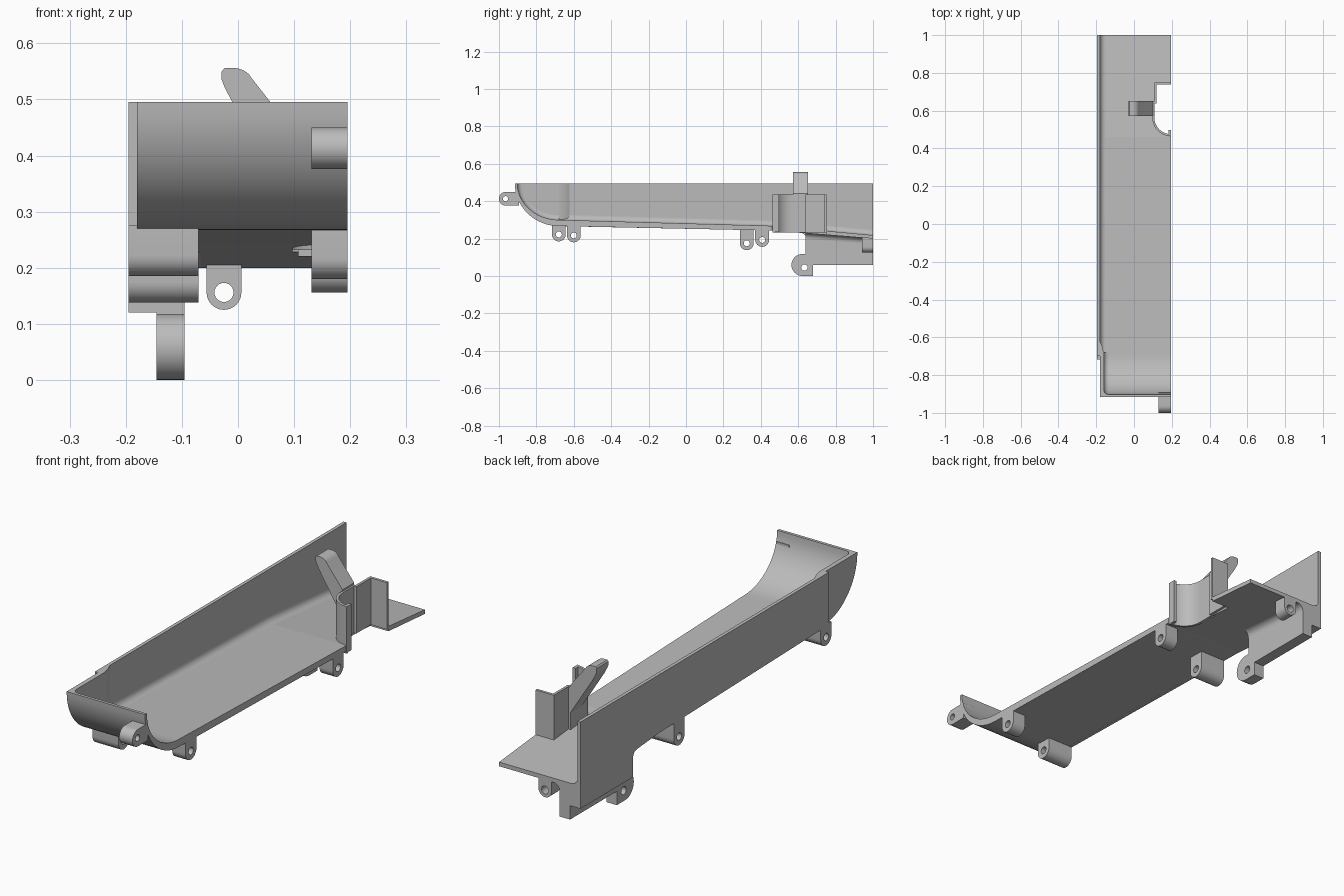
import bpy, bmesh, math
from mathutils import Vector

if "Cube" in bpy.data.objects:
    bpy.data.objects.remove(bpy.data.objects["Cube"])

grey = bpy.data.materials.new("grey plastic")
grey.diffuse_color = (0.5, 0.5, 0.5, 1)
grey.use_nodes = True
grey.node_tree.nodes["Principled BSDF"].inputs["Base Color"].default_value = grey.diffuse_color


def finish(name, bm):
    bmesh.ops.remove_doubles(bm, verts=bm.verts, dist=1e-5)
    bmesh.ops.recalc_face_normals(bm, faces=bm.faces)
    me = bpy.data.meshes.new(name)
    bm.to_mesh(me)
    bm.free()
    me.materials.append(grey)
    ob = bpy.data.objects.new(name, me)
    bpy.context.collection.objects.link(ob)
    bpy.context.view_layer.objects.active = ob
    ob.select_set(True)
    bpy.ops.object.shade_smooth_by_angle(angle=math.radians(30))
    ob.select_set(False)
    return ob


def prism(name, axis, a, b, outline, hole=None, move=None):
    """Extrude a 2D outline (with optional hole) along an axis from a to b."""
    put = {"x": lambda p, t: (t, p[0], p[1]),
           "y": lambda p, t: (p[0], t, p[1]),
           "z": lambda p, t: (p[0], p[1], t)}[axis]
    bm = bmesh.new()
    edges = []
    for loop in [outline] + ([hole] if hole else []):
        vs = [bm.verts.new(put(p, a)) for p in loop]
        edges += [bm.edges.new((vs[i - 1], vs[i])) for i in range(len(vs))]
    bmesh.ops.triangle_fill(bm, use_beauty=True, edges=edges)
    ext = bmesh.ops.extrude_face_region(bm, geom=bm.faces[:], use_keep_orig=True)
    top = [v for v in ext["geom"] if isinstance(v, bmesh.types.BMVert)]
    bmesh.ops.translate(bm, verts=top, vec=Vector(put((0, 0), b - a)))
    if move:
        for v in bm.verts:
            v.co = move(v.co)
    return finish(name, bm)


def arc(cx, cy, rx, ry, d0, d1, n=16):
    return [(cx + rx * math.cos(math.radians(d0 + (d1 - d0) * i / n)),
             cy + ry * math.sin(math.radians(d0 + (d1 - d0) * i / n))) for i in range(n + 1)]


def box2(a0, b0, a1, b1):
    return [(a0, b0), (a1, b0), (a1, b1), (a0, b1)]


def lug(name, axis, a, b, c, r, hole_c, hole_r, direction, length):
    """Round-ended tab with a pin hole; its straight end points along direction."""
    d = math.radians(direction)
    out = arc(c[0], c[1], r, r, direction + 90, direction + 270)
    dx, dy = length * math.cos(d), length * math.sin(d)
    out += [(out[-1][0] + dx, out[-1][1] + dy), (out[0][0] + dx, out[0][1] + dy)]
    prism(name, axis, a, b, out, arc(*hole_c, hole_r, hole_r, 0, 345, 23))


def fillet(name, x0, r, path):
    """Concave corner strip; path holds (y, z, normal y, normal z)."""
    section = [(0, 0), (r, 0)] + [(r - r * math.sin(t), r - r * math.cos(t))
                                  for t in [math.pi / 2 * i / 6 for i in range(1, 7)]]
    bm = bmesh.new()
    rings = [[bm.verts.new((x0 + u, y + ny * v, z + nz * v)) for u, v in section]
             for y, z, ny, nz in path]
    for p, q in zip(rings, rings[1:]):
        for i in range(len(p)):
            bm.faces.new((p[i - 1], p[i], q[i], q[i - 1]))
    bm.faces.new(rings[0])
    bm.faces.new(rings[-1])
    finish(name, bm)


TOP = 0.495
W = 0.195
outer = arc(-0.68, TOP, 0.235, 0.228, 180, 270)
inner = arc(-0.68, TOP, 0.222, 0.195, 180, 270)

# Front scoop and main floor in one profile
prism("scoop_and_floor", "x", -0.18, W,
      outer + [(0.46, 0.243), (0.46, 0.268)] + inner[::-1])

# Rear floor, notched around the pocket and sloping down to the back
notch = [(W, 0.463)] + arc(W, 0.563, 0.098, 0.098, 265, 180, 12) \
    + [(0.097, 0.65), (0.108, 0.65), (0.108, 0.75), (W, 0.75)]


def slope(co):
    k = (co.y - 0.46) / 0.54
    low, high = 0.243 - 0.043 * k, 0.268 - 0.05 * k
    return Vector((co.x, co.y, low + (high - low) * co.z))


prism("rear_floor", "z", 0, 1,
      [(-0.18, 1), (-0.18, 0.46), (W, 0.46)] + notch[1:] + [(W, 1)], move=slope)

# Side wall, front side wall and the step between them
prism("side_wall", "x", -W, -0.18,
      [(-0.7, TOP), (-0.7, 0.267), (0.46, 0.243), (0.64, 0.229), (1, 0.2), (1, TOP)])
prism("front_side_wall", "x", -0.18, -0.16, outer + [(-0.68, TOP)])
prism("wall_step", "z", 0.285, TOP,
      [(-0.19, -0.7), (-0.16, -0.7), (-0.161, -0.68), (-0.166, -0.655),
       (-0.173, -0.635), (-0.181, -0.62), (-0.19, -0.62)])

# Inside corner rounding
fillet("floor_fillet", -0.18, 0.028,
       [(-0.7, 0.3, 0, 1), (0.46, 0.268, 0, 1), (1, 0.218, 0, 1)])
fillet("scoop_fillet", -0.16, 0.025,
       [(y, z, math.cos(math.pi / 2 * i / 16), math.sin(math.pi / 2 * i / 16))
        for i, (y, z) in enumerate(inner)])

# Pocket wall around the notch
t = 0.011
inside = [(W, 0.463 + t)] + arc(W, 0.563, 0.098 - t, 0.098 - t, 265, 180, 12) \
    + [(0.097 + t, 0.65 - t), (0.108 + t, 0.65 - t), (0.108 + t, 0.75 - t), (W, 0.75 - t)]
prism("pocket_wall", "z", 0.232, 0.435, notch + inside[::-1])
prism("pocket_rib", "z", 0.235, 0.435, box2(0.182, 0.472, W, 0.497))

# Leaning arm beside the pocket
prism("arm", "y", 0.572, 0.652,
      [(0.1, 0.32), (0.1, 0.442), (0.058, 0.495), (0.025, 0.537)]
      + arc(-0.008, 0.515, 0.04, 0.041, 45, 92, 6)
      + [(-0.024, 0.556), (-0.029, 0.55), (-0.029, 0.535), (-0.024, 0.522), (-0.01, 0.495)])

# Hinge lugs along the front and underside
lug("front_lug", "x", 0.131, W, (-0.963, 0.413), 0.037, (-0.965, 0.413), 0.014, 0, 0.07)
for name, x0, x1, y, z, top in [
        ("front_left_lug", -W, -0.07, -0.68, 0.222, 0.275),
        ("front_right_lug", 0.131, W, -0.6, 0.217, 0.275),
        ("middle_left_lug", -W, -0.07, 0.325, 0.175, 0.255),
        ("middle_right_lug", 0.131, W, 0.407, 0.193, 0.255)]:
    lug(name, "x", x0, x1, (y, z), 0.037, (y, z), 0.016, 90, top - z)
lug("rear_lug", "y", 0.94, 1, (-0.025, 0.156), 0.031, (-0.025, 0.156), 0.017, 90, 0.054)

# Rear skirt, its stepped inner rail and the low pivot
prism("rear_skirt", "x", -W, -0.145,
      [(0.615, 0.236)] + arc(0.615, 0.205, 0.025, 0.025, 90, 0, 6)
      + [(0.64, 0.12), (1, 0.12), (1, 0.205), (0.64, 0.236)])
prism("rear_rail", "x", -0.145, -0.095,
      [(0.64, 0.06), (1, 0.06), (1, 0.205), (0.64, 0.235)])
prism("rail_fillet", "y", 0.64, 1,
      [(-0.095, 0.01), (-0.095, -0.03)] + arc(-0.065, -0.03, 0.03, 0.03, 180, 90, 6)
      + [(-0.065, 0.01)],
      move=lambda c: Vector((c.x, c.y, c.z + 0.229 - 0.029 * (c.y - 0.64) / 0.36)))
lug("low_pivot", "x", -0.145, -0.095, (0.623, 0.059), 0.059, (0.633, 0.045), 0.017, 0, 0.057)
